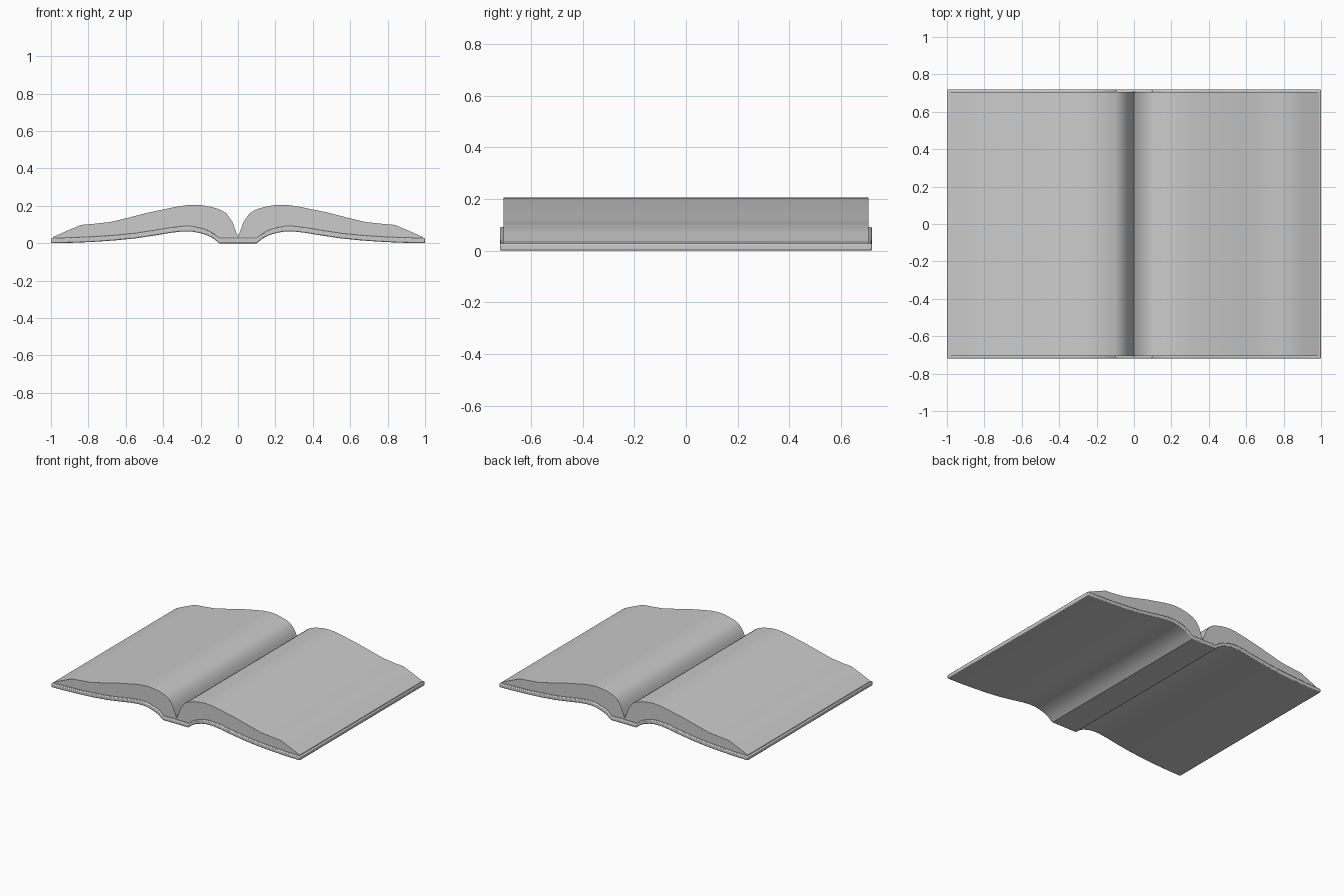
import bpy

if "Cube" in bpy.data.objects:
    bpy.data.objects.remove(bpy.data.objects["Cube"])


def lerp(pts, x):
    for (x0, z0), (x1, z1) in zip(pts, pts[1:]):
        if x <= x1:
            return z0 + (z1 - z0) * (x - x0) / (x1 - x0)
    return pts[-1][1]


def slab(name, rows, half_depth, angle):
    """Extrude a strip of (x, bottom z, top z) rows along y."""
    verts, faces = [], []
    for x, low, high in rows:
        verts += [(x, -half_depth, low), (x, half_depth, low),
                  (x, half_depth, high), (x, -half_depth, high)]
    for i in range(len(rows) - 1):
        a, b = 4 * i, 4 * i + 4
        for k in range(4):
            n = (k + 1) % 4
            faces.append((a + k, a + n, b + n, b + k))
    end = len(verts) - 4
    faces += [(3, 2, 1, 0), (end, end + 1, end + 2, end + 3)]
    mesh = bpy.data.meshes.new(name)
    mesh.from_pydata(verts, [], faces)
    obj = bpy.data.objects.new(name, mesh)
    bpy.context.collection.objects.link(obj)
    bpy.ops.object.select_all(action='DESELECT')
    obj.select_set(True)
    bpy.context.view_layer.objects.active = obj
    bpy.ops.object.mode_set(mode='EDIT')
    bpy.ops.mesh.select_all(action='SELECT')
    bpy.ops.mesh.normals_make_consistent(inside=False)
    bpy.ops.object.mode_set(mode='OBJECT')
    bpy.ops.object.shade_smooth_by_angle(angle=angle)
    return obj


# Half profiles from the spine outwards
COVER = [(0, 0), (0.1, 0), (0.13, 0.024), (0.165, 0.043), (0.21, 0.056),
         (0.25, 0.063), (0.3, 0.063), (0.36, 0.056), (0.45, 0.041),
         (0.55, 0.026), (0.66, 0.015), (0.78, 0.007), (0.9, 0.002), (1, 0)]
PAGE_TOP = [(0, 0.036), (0.012, 0.065), (0.03, 0.115), (0.06, 0.158),
            (0.09, 0.178), (0.14, 0.194), (0.19, 0.203), (0.23, 0.206),
            (0.28, 0.203), (0.33, 0.195), (0.48, 0.164), (0.58, 0.138),
            (0.68, 0.114), (0.77, 0.104), (0.84, 0.098), (0.92, 0.064),
            (0.99, 0.033)]
THICK = 0.028

# Bound cover with spine
outline = [(-x, z) for x, z in reversed(COVER[1:])] + COVER[1:]
cover = slab("cover", [(x, z, z + THICK) for x, z in outline], 0.72, 0.6)
bevel = cover.modifiers.new("rounded_edges", 'BEVEL')
bevel.width = 0.006
bevel.segments = 2
bevel.limit_method = 'ANGLE'
bevel.angle_limit = 1.0

# Two page blocks resting on the cover
xs = sorted({x for x, _ in PAGE_TOP} | {x for x, _ in COVER if x < 0.98})
for name, side in (("left_pages", -1), ("right_pages", 1)):
    rows = [(side * x, lerp(COVER, x) + THICK - 0.001, lerp(PAGE_TOP, x)) for x in xs]
    slab(name, rows, 0.705, 0.6)
